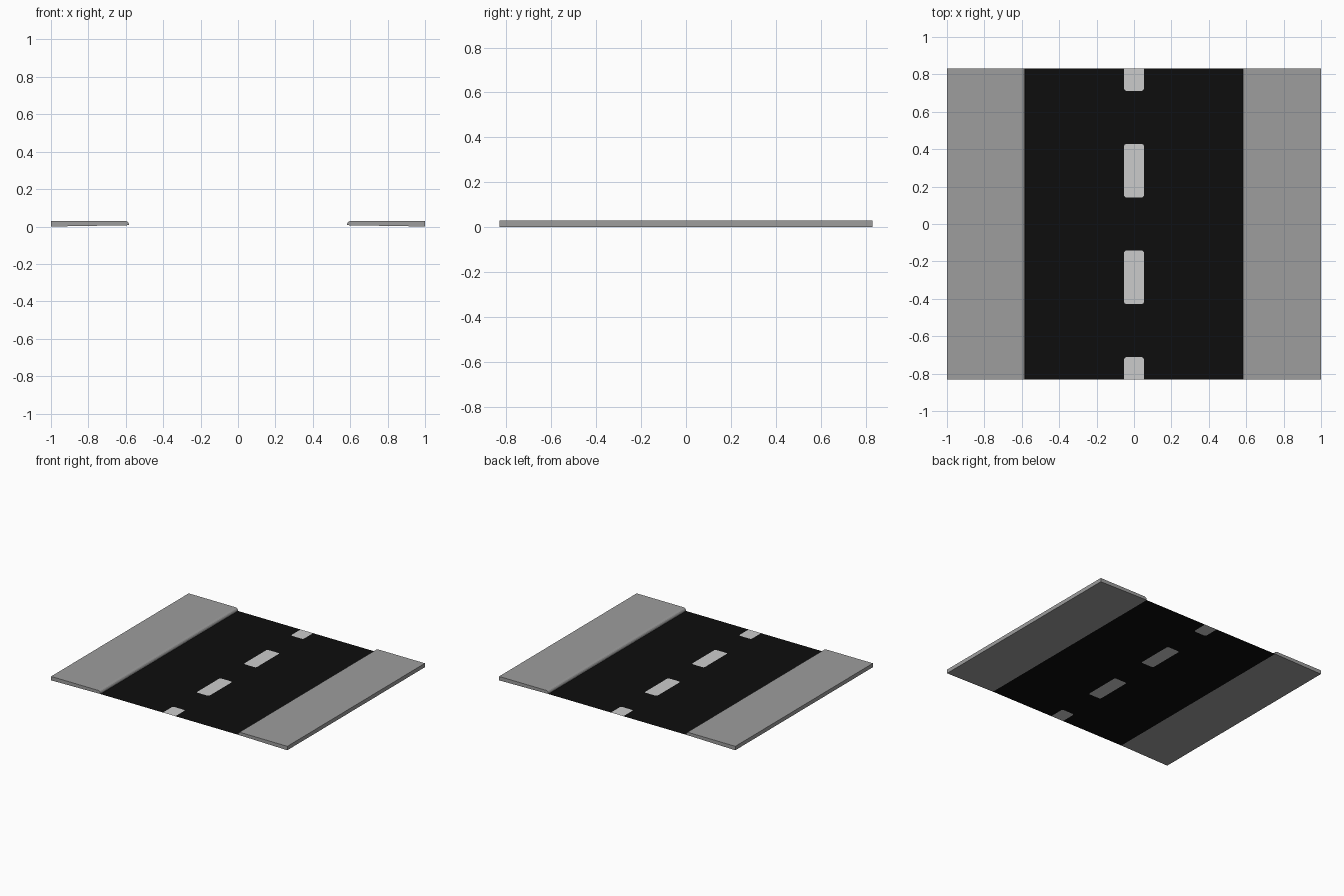
import bpy
import bmesh
from math import cos, sin, pi

cube = bpy.data.objects.get("Cube")
if cube:
    bpy.data.objects.remove(cube, do_unlink=True)

HALF_Y = 0.832     # half length of the road piece
EDGE = 0.59        # half width of the asphalt
ROAD_Z = 0.007
DASH_W = 0.053     # half width of a painted dash
CORNER = 0.013     # rounding of dash corners


def material(name, value):
    mat = bpy.data.materials.new(name)
    mat.use_nodes = True
    color = (value, value, value, 1)
    mat.diffuse_color = color
    bsdf = mat.node_tree.nodes["Principled BSDF"]
    bsdf.inputs["Base Color"].default_value = color
    bsdf.inputs["Roughness"].default_value = 0.9
    return mat


asphalt = material("asphalt black", 0.004)
paint = material("lane paint white", 0.6)
concrete = material("pavement grey", 0.34)


def finish(name, bm, mats):
    mesh = bpy.data.meshes.new(name)
    bm.to_mesh(mesh)
    bm.free()
    for mat in mats:
        mesh.materials.append(mat)
    obj = bpy.data.objects.new(name, mesh)
    bpy.context.collection.objects.link(obj)
    return obj


def dash_end(y, side):
    """Rounded end of a dash at y, left to right; side is +1 for the far end."""
    if abs(y) == HALF_Y:
        return [(-DASH_W, y), (DASH_W, y)]
    arc = [(DASH_W - CORNER + CORNER * cos(a), y - side * CORNER * (1 - sin(a)))
           for a in (i * pi / 8 for i in range(5))]
    return [(-x, v) for x, v in arc] + arc[::-1]


# Road sheet: asphalt with the dashes as flush faces
bm = bmesh.new()


def face(points, slot):
    f = bm.faces.new([bm.verts.new((x, y, ROAD_Z)) for x, y in points])
    f.material_index = slot


dashes = [(-HALF_Y, -0.712), (-0.428, -0.142), (0.142, 0.428), (0.712, HALF_Y)]
for near, far in dashes:
    face(dash_end(near, -1) + dash_end(far, 1)[::-1], 1)
for (_, near), (far, _) in zip(dashes, dashes[1:]):
    face(dash_end(near, 1) + dash_end(far, -1)[::-1], 0)
for x0, x1 in ((-EDGE, -DASH_W), (DASH_W, EDGE)):
    face([(x0, -HALF_Y), (x1, -HALF_Y), (x1, HALF_Y), (x0, HALF_Y)], 0)
bmesh.ops.remove_doubles(bm, verts=bm.verts, dist=0.0001)
finish("road_surface", bm, [asphalt, paint])

# Raised pavements with a rounded kerb, extruded along the road
profile = [(0.583, ROAD_Z), (0.584, 0.017), (0.588, 0.024), (0.594, 0.028),
           (0.602, 0.03), (1, 0.03), (1, 0)]
for name, side in (("left_pavement", 1), ("right_pavement", -1)):
    bm = bmesh.new()
    cap = bm.faces.new([bm.verts.new((side * x, -HALF_Y, z)) for x, z in profile])
    out = bmesh.ops.extrude_face_region(bm, geom=[cap], use_keep_orig=True)
    verts = [v for v in out["geom"] if isinstance(v, bmesh.types.BMVert)]
    bmesh.ops.translate(bm, verts=verts, vec=(0, 2 * HALF_Y, 0))
    bmesh.ops.recalc_face_normals(bm, faces=bm.faces)
    finish(name, bm, [concrete])
